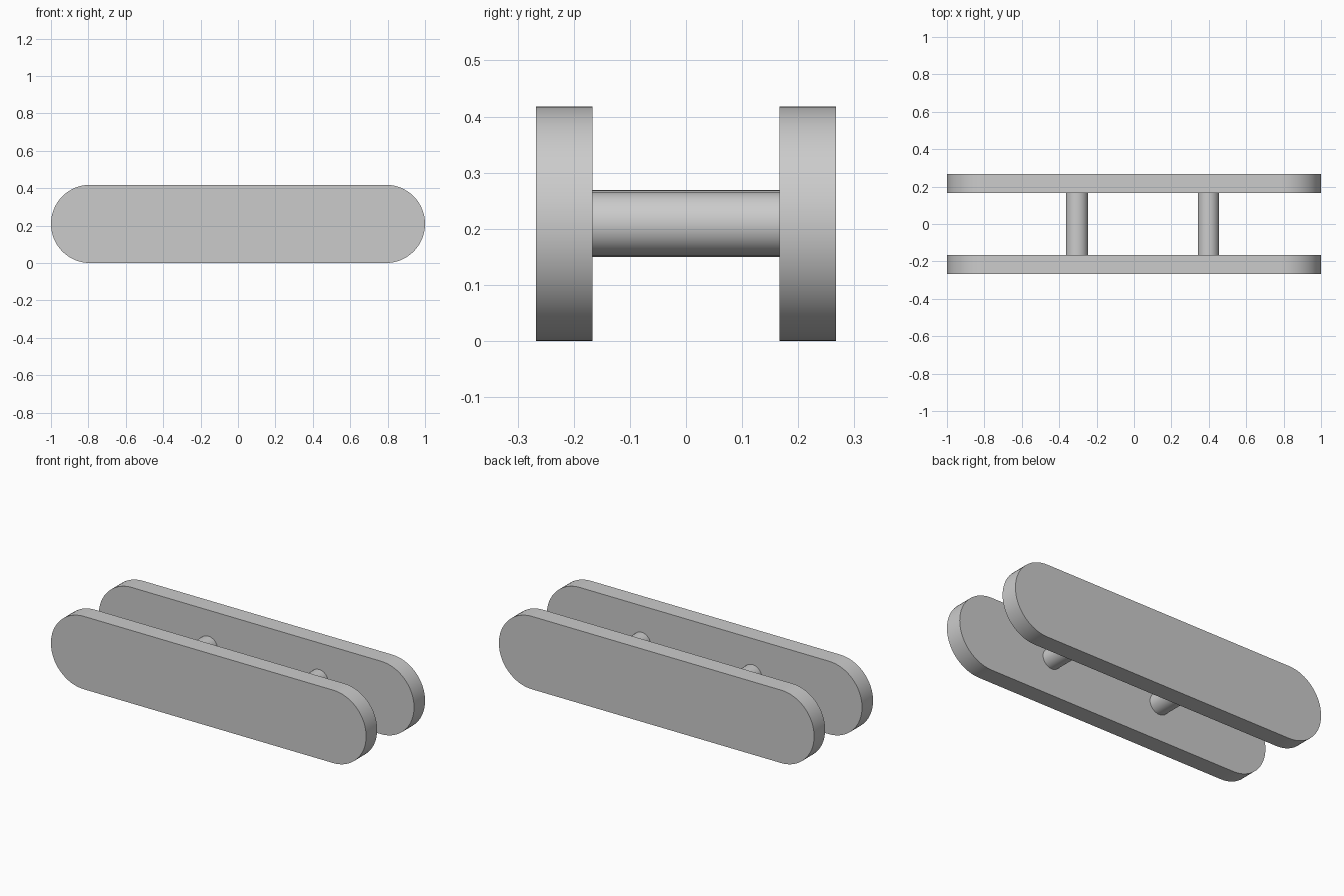
import bpy, bmesh
from math import sin, cos, pi, radians

cube = bpy.data.objects.get("Cube")
if cube:
    bpy.data.objects.remove(cube, do_unlink=True)

# Single plain grey
GREY = (0.6, 0.6, 0.6, 1)
grey = bpy.data.materials.new("plain_grey")
grey.use_nodes = True
grey.diffuse_color = GREY
grey.node_tree.nodes["Principled BSDF"].inputs["Base Color"].default_value = GREY

HALF_LENGTH = 1.0
RADIUS = 0.209
PLATE_Y, PLATE_THICK = 0.217, 0.1
GAP = 2 * PLATE_Y - PLATE_THICK


def arc(cx, r, start, sweep, steps):
    """Points of an arc in the xz plane, centred at mid height."""
    return [(cx + r * cos(start + sweep * i / steps),
             RADIUS + r * sin(start + sweep * i / steps)) for i in range(steps + 1)]


def extrude_profile(name, points, y, depth):
    """Solid made by extruding an xz outline along y, centred on y."""
    bm = bmesh.new()
    face = bm.faces.new([bm.verts.new((x, y - depth / 2, z)) for x, z in points])
    result = bmesh.ops.extrude_face_region(bm, geom=[face])
    moved = [g for g in result["geom"] if isinstance(g, bmesh.types.BMVert)]
    bmesh.ops.translate(bm, verts=moved, vec=(0, depth, 0))
    bmesh.ops.recalc_face_normals(bm, faces=bm.faces)
    mesh = bpy.data.meshes.new(name)
    bm.to_mesh(mesh)
    bm.free()
    mesh.materials.append(grey)
    obj = bpy.data.objects.new(name, mesh)
    bpy.context.collection.objects.link(obj)
    bpy.ops.object.select_all(action="DESELECT")
    obj.select_set(True)
    bpy.context.view_layer.objects.active = obj
    bpy.ops.object.shade_smooth_by_angle(angle=radians(30))
    return obj


# Two round-ended side plates
end = HALF_LENGTH - RADIUS
outline = arc(end, RADIUS, -pi / 2, pi, 32) + arc(-end, RADIUS, pi / 2, pi, 32)
for name, side in (("front_plate", -1), ("back_plate", 1)):
    extrude_profile(name, outline, side * PLATE_Y, PLATE_THICK)

# Two cross pins, the right one slightly thicker
for name, x, r in (("right_pin", -0.305, 0.0597), ("left_pin", 0.398, 0.0567)):
    extrude_profile(name, arc(x, r, 0, 2 * pi, 48)[:-1], 0, GAP)
